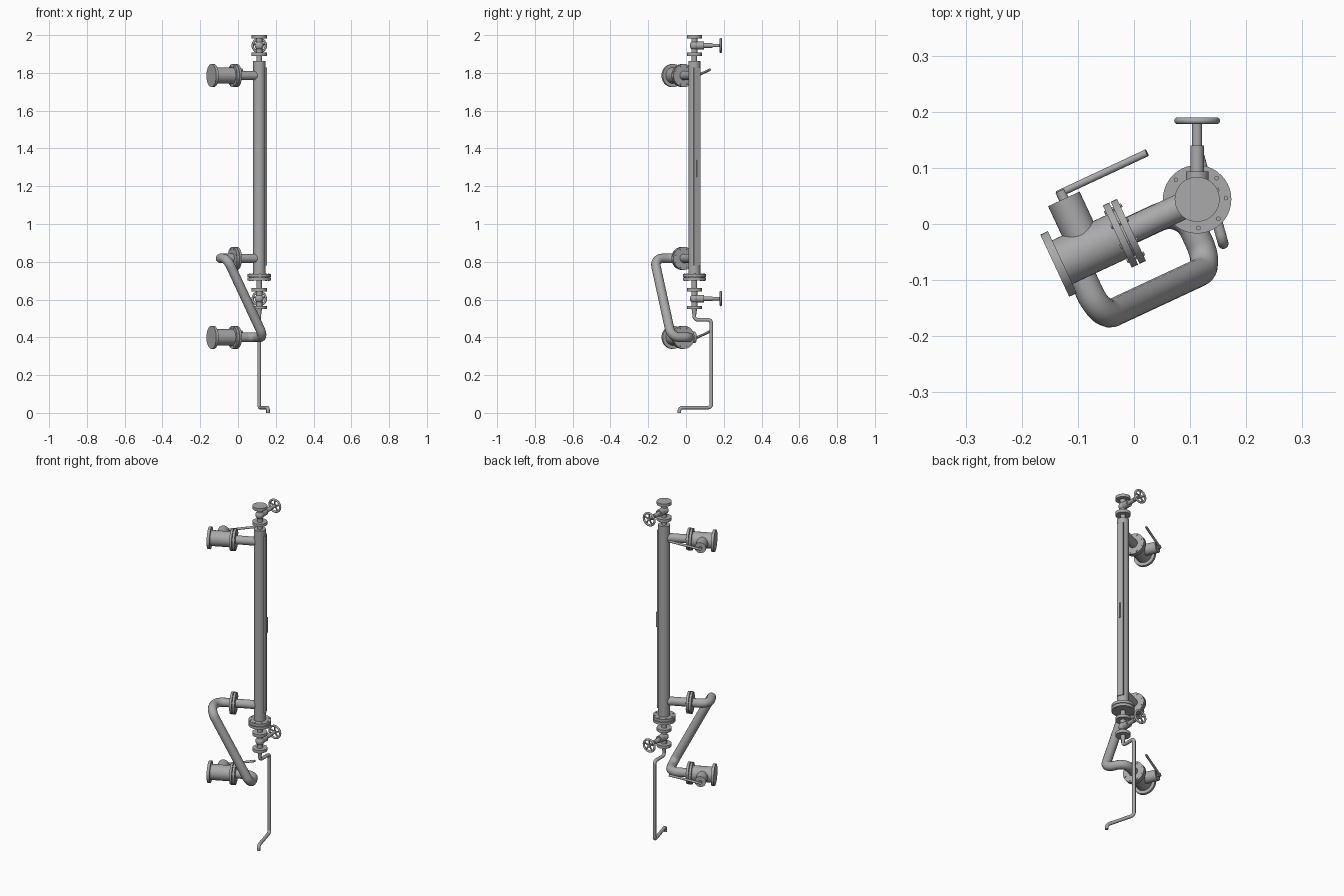
import bpy
import bmesh
import math
from mathutils import Vector, Matrix

if "Cube" in bpy.data.objects:
    bpy.data.objects.remove(bpy.data.objects["Cube"])

GREY = (0.4, 0.4, 0.4, 1)
steel = bpy.data.materials.new("grey steel")
steel.use_nodes = True
steel.diffuse_color = GREY
steel.node_tree.nodes["Principled BSDF"].inputs["Base Color"].default_value = GREY

# Column axis, and the slanted directions of the side arms
AXIS = Vector((0.1125, 0.044, 0))
TURN = math.radians(25)
OUT = Vector((-math.cos(TURN), -math.sin(TURN), 0))
BACK = Vector((-math.sin(TURN), math.cos(TURN), 0))
UP = Vector((0, 0, 1))


def arm(u, v, z):
    """Point at u along the arm, v behind it, at height z."""
    return AXIS + OUT * u + BACK * v + UP * z


def col(z, y=0):
    return AXIS + Vector((0, y, z))


def finish(name, bm):
    mesh = bpy.data.meshes.new(name)
    bm.to_mesh(mesh)
    bm.free()
    mesh.materials.append(steel)
    obj = bpy.data.objects.new(name, mesh)
    bpy.context.collection.objects.link(obj)
    bpy.ops.object.select_all(action='DESELECT')
    obj.select_set(True)
    bpy.context.view_layer.objects.active = obj
    bpy.ops.object.shade_smooth_by_angle(angle=math.radians(35))
    return obj


def add_rod(bm, a, b, r, r2=None, sides=40):
    """Cylinder or cone from a to b."""
    d = b - a
    m = Matrix.Translation((a + b) / 2) @ d.to_track_quat('Z', 'Y').to_matrix().to_4x4()
    bmesh.ops.create_cone(bm, cap_ends=True, segments=sides, radius1=r,
                          radius2=r if r2 is None else r2, depth=d.length, matrix=m)


def rod(name, a, b, r, r2=None, sides=40):
    bm = bmesh.new()
    add_rod(bm, a, b, r, r2, sides)
    return finish(name, bm)


def pipe(name, points, r, bend):
    """Round pipe along straight runs joined by filleted elbows."""
    path = [points[0]]
    for p, c, n in zip(points, points[1:], points[2:]):
        a, b = (p - c).normalized(), (n - c).normalized()
        half = a.angle(b) / 2
        centre = c + (a + b).normalized() * bend / math.sin(half)
        start = c + a * bend / math.tan(half) - centre
        axis = start.cross(c + b * bend / math.tan(half) - centre)
        sweep = math.pi - 2 * half
        path += [centre + Matrix.Rotation(sweep * i / 10, 3, axis) @ start for i in range(11)]
    path.append(points[-1])
    curve = bpy.data.curves.new(name, 'CURVE')
    curve.dimensions = '3D'
    curve.bevel_depth = r
    curve.bevel_resolution = 6
    curve.use_fill_caps = True
    spline = curve.splines.new('POLY')
    spline.points.add(len(path) - 1)
    for pt, co in zip(spline.points, path):
        pt.co = (*co, 1)
    curve.materials.append(steel)
    obj = bpy.data.objects.new(name, curve)
    bpy.context.collection.objects.link(obj)


def flange_pair(name, centre, axis, side, r, gap, thick, bolts=8):
    """Two discs with a raised joint and a ring of bolts."""
    bm = bmesh.new()
    for s in (-1, 1):
        add_rod(bm, centre + axis * s * gap, centre + axis * s * (gap + thick), r)
    add_rod(bm, centre - axis * gap, centre + axis * gap, r * 0.75)
    end = axis * (gap + thick + 0.003)
    for i in range(bolts):
        ring = Matrix.Rotation(math.tau * (i + 0.5) / bolts, 3, axis) @ side * r * 0.84
        add_rod(bm, centre + ring - end, centre + ring + end, r * 0.07, sides=6)
    finish(name, bm)


# Main column with its flat gauge strip and small clip
rod("column", col(0.73), col(1.862), 0.032, sides=48)
for name, dist, wide, depth, low, high in (
        ("gauge_strip", 0.026, 0.036, 0.02, 0.78, 1.828),
        ("gauge_clip", 0.039, 0.006, 0.008, 1.25, 1.34)):
    bm = bmesh.new()
    place = (Matrix.Translation(arm(-dist, 0, (low + high) / 2))
             @ Matrix.Rotation(TURN, 4, 'Z') @ Matrix.Diagonal((depth, wide, high - low, 1)))
    bmesh.ops.create_cube(bm, size=1, matrix=place)
    finish(name, bm)
flange_pair("column_bottom_flange", col(0.717), UP, BACK, 0.061, 0.0015, 0.0155)

# Arms leaving the column and their bolted joints
for name, z in (("upper", 1.786), ("middle", 0.818)):
    rod(name + "_arm", arm(0, 0, z), arm(0.13, 0, z), 0.024)
for name, z in (("upper", 1.786), ("middle", 0.818), ("lower", 0.4)):
    flange_pair(name + "_arm_flange", arm(0.143, 0, z), OUT, UP, 0.061, 0.0015, 0.0125)

# Shut-off valves with side stub and lever
for name, z in (("upper", 1.786), ("lower", 0.4)):
    rod(name + "_valve_body", arm(0.155, 0, z), arm(0.27, 0, z), 0.043)
    rod(name + "_valve_end_flange", arm(0.265, 0, z), arm(0.28, 0, z), 0.061)
    rod(name + "_valve_stub", arm(0.215, 0, z), arm(0.215, 0.101, z), 0.031)
    rod(name + "_lever_pivot", arm(0.215, 0.1, z), arm(0.215, 0.117, z), 0.009, sides=24)
    rod(name + "_lever", arm(0.222, 0.113, z - 0.004), arm(0.046, 0.113, z + 0.031), 0.0065, sides=20)

# Slanted pipe joining the lower valve to the middle arm
pipe("slanted_pipe", [arm(0.135, 0, 0.4), arm(0.029, 0, 0.4), arm(0.029, -0.12, 0.4),
                      arm(0.244, -0.12, 0.818), arm(0.244, 0, 0.818), arm(0.15, 0, 0.818)],
     0.025, 0.048)

# Handwheel valves above and below the column
for name, z in (("top", 1.945), ("bottom", 0.605)):
    rod(name + "_valve_neck", col(z - 0.05), col(z + 0.05), 0.016)
    for part, s in (("lower", -1), ("upper", 1)):
        rod(f"{name}_valve_{part}_flange", col(z + s * 0.038), col(z + s * 0.055), 0.04)
    bm = bmesh.new()
    bmesh.ops.create_uvsphere(bm, u_segments=32, v_segments=16, radius=0.024,
                              matrix=Matrix.Translation(col(z)))
    finish(name + "_valve_body", bm)
    rod(name + "_valve_bonnet", col(z), col(z, 0.05), 0.02)
    rod(name + "_valve_gland", col(z, 0.05), col(z, 0.096), 0.012)
    rod(name + "_valve_stem", col(z, 0.09), col(z, 0.145), 0.009, sides=24)
    hub = col(z, 0.14)
    rim = [hub + Vector((math.cos(a), 0, math.sin(a))) * 0.035
           for a in (math.tau * i / 40 for i in range(40))]
    bm = bmesh.new()
    rings = []
    for p in rim:
        radial = (p - hub).normalized()
        rings.append([bm.verts.new(p + (radial * math.cos(t) + Vector((0, 1, 0)) * math.sin(t)) * 0.006)
                      for t in (math.tau * j / 12 for j in range(12))])
    for i, ring in enumerate(rings):
        nxt = rings[(i + 1) % len(rings)]
        for j in range(12):
            k = (j + 1) % 12
            bm.faces.new((ring[j], ring[k], nxt[k], nxt[j]))
    for i in range(5):
        add_rod(bm, hub, rim[i * 8 + 2], 0.0045, sides=10)
    bmesh.ops.recalc_face_normals(bm, faces=bm.faces)
    finish(name + "_handwheel", bm)
rod("top_connector", col(1.855), col(1.9), 0.014)
rod("bottom_connector", col(0.65), col(0.705), 0.014)

# Drain line down to the floor
rod("drain_reducer", col(0.52), col(0.555), 0.01, 0.015)
outlet = Vector((0.159, -0.035, 0))
pipe("drain_pipe", [col(0.55), col(0.493), col(0.493, 0.09), col(0.028, 0.09),
                    outlet + UP * 0.028, outlet], 0.0095, 0.018)
